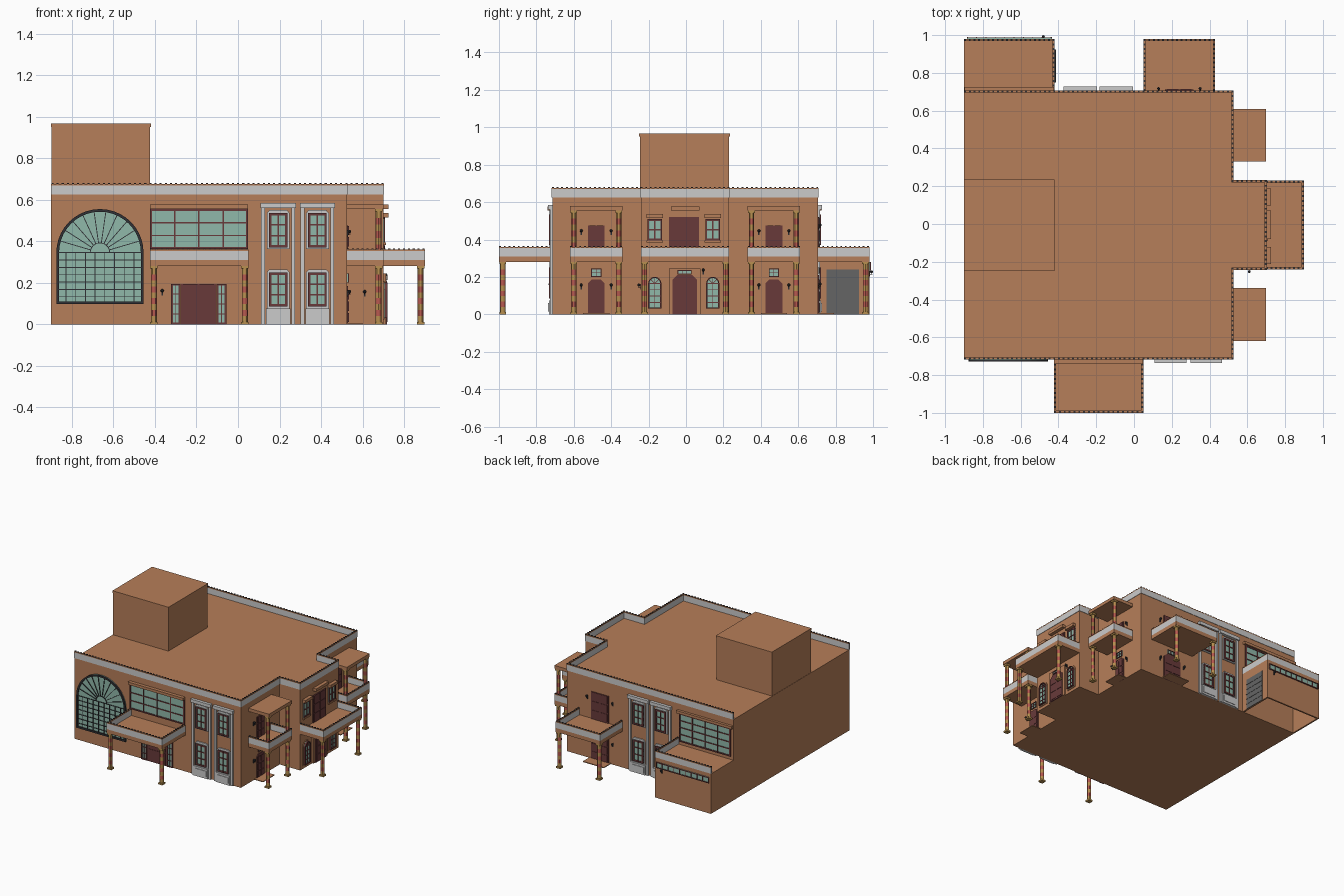
import bpy, bmesh
from math import sin, cos, pi
from mathutils import Matrix, Vector

if "Cube" in bpy.data.objects:
    bpy.data.objects.remove(bpy.data.objects["Cube"])

COL = {'brown': (.47, .21, .10), 'teal': (.28, .48, .40), 'red': (.14, .042, .042), 'dark': (.03, .03, .035),
       'steel': (.13, .13, .13), 'tan': (.48, .28, .08), 'rose': (.48, .10, .08), 'grey': None}
mats, parts = {}, {}
for k, c in COL.items():
    if c:
        mats[k] = bpy.data.materials.new(k)
        mats[k].diffuse_color = (*c, 1)


def part(name, mat):
    return parts.setdefault((name, mat), bmesh.new())


def prism(bm, low, high):
    a = [bm.verts.new(p) for p in low]
    b = [bm.verts.new(p) for p in high]
    bm.faces.new(a)
    bm.faces.new(b[::-1])
    for i in range(len(a)):
        j = (i + 1) % len(a)
        bm.faces.new((a[i], b[i], b[j], a[j]))


def box(name, mat, x0, x1, y0, y1, z0, z1):
    q = [(x0, y0), (x1, y0), (x1, y1), (x0, y1)]
    prism(part(name, mat), [(*p, z0) for p in q], [(*p, z1) for p in q])


# wall frames: u along the wall, d outward, z up
def front(c): return lambda u, d, z: Vector((u, c - d, z))
def back(c): return lambda u, d, z: Vector((u, c + d, z))
def east(c): return lambda u, d, z: Vector((c + d, u, z))


def poly(name, mat, f, pts, d1, d0=-.002):
    prism(part(name, mat), [f(u, d0, z) for u, z in pts], [f(u, d1, z) for u, z in pts])


def panel(name, mat, f, u0, u1, z0, z1, d1):
    poly(name, mat, f, [(u0, z0), (u1, z0), (u1, z1), (u0, z1)], d1)


def window(f, u0, u1, z0, z1, cols, rows, mat='red', w=.009, bar=.004):
    panel('window_glass', 'teal', f, u0, u1, z0, z1, .004)
    for i in range(cols + 1):
        t = w if i in (0, cols) else bar
        u = u0 + t / 2 + (u1 - u0 - t) * i / cols
        panel('window_bars', mat, f, u - t / 2, u + t / 2, z0, z1, .009)
    for i in range(rows + 1):
        t = w if i in (0, rows) else bar
        z = z0 + t / 2 + (z1 - z0 - t) * i / rows
        panel('window_bars', mat, f, u0, u1, z - t / 2, z + t / 2, .0085)


def arch(uc, z0, zs, r, n=20):
    return [(uc - r, z0), (uc + r, z0)] + [(uc + r * cos(pi * i / n), zs + r * sin(pi * i / n)) for i in range(n + 1)]


def arch_window(f, uc, z0, zs, r, w, cols, rows, spokes, hub, mat, bar):
    poly('arched_glass', 'teal', f, arch(uc, z0, zs, r), .004)
    out, inn = arch(uc, z0, zs, r), arch(uc, z0 + w, zs, r - w)
    for i in range(len(out)):
        j = (i + 1) % len(out)
        if out[i] != out[j]:
            poly('arched_frame', mat, f, [out[i], out[j], inn[j], inn[i]], .014)
    for i in range(1, cols):
        u = uc - r + 2 * r * i / cols
        panel('arched_bars', mat, f, u - bar / 2, u + bar / 2, z0, zs, .009)
    for i in range(1, rows + 1):
        z = z0 + (zs - z0) * i / rows
        panel('arched_bars', mat, f, uc - r, uc + r, z - bar / 2, z + bar / 2, .0085)
    for i in range(1, spokes):
        a = pi * i / spokes
        c, s, h = cos(a), sin(a), bar / 2
        poly('arched_bars', mat, f, [(uc + q * c - k * s * h, zs + q * s + k * c * h)
             for q, k in ((hub, -1), (r - w, -1), (r - w, 1), (hub, 1))], .009)
    for i in range(12 if hub else 0):
        a, b = pi * i / 12, pi * (i + 1) / 12
        poly('arched_bars', mat, f, [(uc + q * cos(t), zs + q * sin(t))
             for q, t in ((hub, a), (hub, b), (hub + bar, b), (hub + bar, a))], .0095)


def door(f, u0, u1, z0, z1, c=.02, rows=3):
    poly('door', 'red', f, [(u0, z0), (u1, z0), (u1, z1 - c), (u1 - c, z1), (u0 + c, z1), (u0, z1 - c)], .006)
    m, g = (u0 + u1) / 2, .01
    h = (z1 - c - z0) / rows
    for a, b in ((u0 + g, m - g / 2), (m + g / 2, u1 - g)):
        for i in range(rows):
            panel('door_panels', 'red', f, a, b, z0 + h * i + g, z0 + h * (i + 1), .009)


def lamp(f, u, z):
    panel('lamp_bracket', 'dark', f, u - .004, u + .004, z - .022, z + .008, .004)
    panel('lamp_bracket', 'dark', f, u - .002, u + .002, z - .012, z - .008, .016)
    bmesh.ops.create_uvsphere(part('lamp_globe', 'dark'), u_segments=8, v_segments=6, radius=.008,
                              matrix=Matrix.Translation(f(u, .012, z + .002)))


def column(x, y, z0, z1, bands=9):
    box('column_base', 'tan', x - .018, x + .018, y - .018, y + .018, z0, z0 + .012)
    box('column_capital', 'tan', x - .018, x + .018, y - .018, y + .018, z1 - .012, z1)
    h = (z1 - z0 - .024) / bands
    for i in range(bands):
        bmesh.ops.create_cone(part('column_bands', ('tan', 'rose')[i % 2]), cap_ends=True, segments=12,
                              radius1=.0145, radius2=.0145, depth=h,
                              matrix=Matrix.Translation((x, y, z0 + .012 + h * (i + .5))))


def parapet(pts, z):
    t = .006
    for (ax, ay), (bx, by) in zip(pts, pts[1:]):
        x0, x1, y0, y1 = min(ax, bx) - t, max(ax, bx) + t, min(ay, by) - t, max(ay, by) + t
        box('parapet_band', 'grey', x0, x1, y0, y1, z, z + .044)
        box('parapet_cap', 'brown', x0, x1, y0, y1, z + .044, z + .05)
        n = int(max(x1 - x0, y1 - y0) / .025)
        for i in range(n + 1):
            x, y = ax + (bx - ax) * i / n, ay + (by - ay) * i / n
            box('parapet_dentils', 'dark', x - .005, x + .005, y - .005, y + .005, z + .05, z + .055)


def deck(x0, x1, y0, y1, path):
    box('deck', 'brown', x0, x1, y0, y1, .28, .31)
    parapet(path, .31)


def bay(f, u0, u1):
    for a in (u0, u1 - .018):
        panel('bay_pilaster', 'grey', f, a, a + .018, 0, .56, .012)
    panel('bay_cornice', 'grey', f, u0 - .004, u1 + .004, .56, .585, .022)
    panel('bay_base', 'grey', f, u0 + .022, u1 - .022, 0, .075, .018)
    panel('bay_base', 'grey', f, u0 + .032, u1 - .032, .015, .06, .022)
    m = (u0 + u1) / 2
    g = lambda u, d, z: f(u, d + .008, z)
    for z in (.085, .37):
        poly('window_surround', 'grey', f, [(m - .055, z - .008), (m + .055, z - .008), (m + .055, z + .165),
             (m + .042, z + .18), (m - .042, z + .18), (m - .055, z + .165)], .008)
        window(g, m - .045, m + .045, z, z + .165, 2, 3, w=.012, bar=.007)


F, B, E, EC = front(.715 * -1), back(.705), east(.525), east(.70)

# main body with east projection, parapet and roof tower
foot = [(-.9, -.715), (.525, -.715), (.525, -.24), (.7, -.24), (.7, .23), (.525, .23), (.525, .705), (-.9, .705)]
prism(part('main_walls', 'brown'), [(*p, 0) for p in foot], [(*p, .625) for p in foot])
parapet([(-.894, -.712), (.522, -.712), (.522, -.237), (.697, -.237), (.697, .227), (.522, .227),
         (.522, .702), (-.894, .702)], .625)
box('roof_tower', 'brown', -.898, -.424, -.246, .231, .62, .95)
box('tower_cap', 'brown', -.9, -.42, -.25, .235, .95, .967)

# front: fan window, glazed strip, porch, entrance, bays
arch_window(F, -.665, .097, .345, .21, .013, 9, 7, 11, .045, 'dark', .004)
window(F, -.424, .048, .362, .555, 4, 3, w=.01, bar=.007)
panel('lintel', 'brown', F, -.424, .048, .555, .576, .026)
door(F, -.275, -.106, 0, .195, .001, 2)
window(F, -.323, -.277, 0, .195, 2, 4)
window(F, -.104, -.055, 0, .195, 2, 4)
deck(-.424, .05, -1, -.71, [(-.418, -.72), (-.418, -.994), (.044, -.994), (.044, -.72)])
for x in (-.405, .033):
    column(x, -.98, 0, .28)
lamp(F, -.365, .16)
bay(F, .112, .275)
bay(F, .302, .463)

# east side porches, two storeys each
for s in (-.48, .47):
    a, b = s - .14, s + .14
    deck(.52, .70, a, b, [(.53, a + .006), (.694, a + .006), (.694, b - .006), (.53, b - .006)])
    box('porch_roof', 'brown', .52, .70, a, b, .555, .58)
    box('step', 'brown', .52, .60, s - .07, s + .07, 0, .006)
    for y in (a + .02, b - .02):
        column(.677, y, 0, .28)
        column(.677, y, .31, .555, 7)
    door(E, s - .045, s + .045, 0, .185)
    window(E, s - .027, s + .027, .2, .245, 2, 2, w=.004, bar=.003)
    door(E, s - .045, s + .045, .31, .475, .001)
    for u in (-.08, .08):
        lamp(E, s + u, .155)
        lamp(E, s + u, .445)

# east centre balcony, doors and windows
deck(.69, .90, -.24, .23, [(.705, -.234), (.894, -.234), (.894, .224), (.705, .224)])
for y in (-.222, .212):
    column(.88, y, 0, .28)
panel('portal', 'brown', EC, -.092, .077, 0, .245, .012)
ED = east(.712)
door(ED, -.073, .058, 0, .21, .025)
window(ED, -.045, .03, .214, .236, 3, 1, w=.004, bar=.003)
door(EC, -.09, .07, .31, .52, .001)
panel('lintel', 'brown', EC, -.08, .072, .555, .576, .026)
for u in (-.167, .143):
    poly('arched_surround', 'brown', EC, arch(u, .022, .165, .043), .005)
    arch_window(east(.705), u, .03, .165, .035, .006, 2, 4, 4, 0, 'red', .004)
    window(EC, u - .04, u + .04, .395, .51, 2, 2, w=.01, bar=.006)
    panel('window_ledge', 'brown', EC, u - .045, u + .045, .515, .537, .026)
    panel('window_ledge', 'brown', EC, u - .045, u + .045, .383, .395, .012)
lamp(EC, .092, .235)
lamp(front(-.24), .61, .155)

# back balcony with upper and lower doors, bays
deck(.05, .43, .70, .98, [(.056, .71), (.056, .974), (.424, .974), (.424, .71)])
for x in (.07, .41):
    column(x, .96, 0, .28)
box('step', 'brown', .15, .33, .70, .79, 0, .006)
door(B, .165, .315, 0, .21, .025)
window(B, .2, .28, .218, .25, 3, 1, w=.004, bar=.003)
door(B, .165, .315, .31, .52, .001)
for u in (.13, .35):
    lamp(B, u, .475)
    lamp(B, u, .16)
bay(B, -.37, -.2)
bay(B, -.178, -.008)

# garage wing, open underneath
box('garage_wall', 'brown', -.9, -.888, .70, .98, 0, .28)
box('garage_wall', 'brown', -.9, -.42, .968, .98, 0, .28)
box('garage_wall', 'brown', -.432, -.42, .70, .98, 0, .28)
deck(-.9, -.42, .70, .98, [(-.894, .974), (-.426, .974), (-.426, .71)])
panel('garage_door', 'steel', east(-.42), .75, .925, 0, .24, .004)
for i in range(1, 6):
    panel('garage_door_seam', 'steel', east(-.42), .75, .925, .04 * i - .002, .04 * i + .002, .006)
window(back(.98), -.885, -.435, .235, .28, 9, 1, w=.006)
lamp(back(.98), -.48, .225)
window(B, -.88, -.44, .335, .555, 4, 4, w=.01, bar=.007)
panel('lintel', 'brown', B, -.898, -.424, .555, .576, .02)

# turn every part into an object
for (name, mat), bm in parts.items():
    bmesh.ops.recalc_face_normals(bm, faces=bm.faces)
    me = bpy.data.meshes.new(name)
    bm.to_mesh(me)
    bm.free()
    ob = bpy.data.objects.new(name + '_' + mat, me)
    bpy.context.collection.objects.link(ob)
    if mat in mats:
        me.materials.append(mats[mat])
    if name in ('column_bands', 'lamp_globe'):
        bpy.context.view_layer.objects.active = ob
        ob.select_set(True)
        bpy.ops.object.shade_smooth_by_angle()
        ob.select_set(False)

for m in bpy.data.materials:
    if m.users and not m.is_grease_pencil:
        m.use_nodes = True
        m.node_tree.nodes["Principled BSDF"].inputs["Base Color"].default_value = m.diffuse_color
